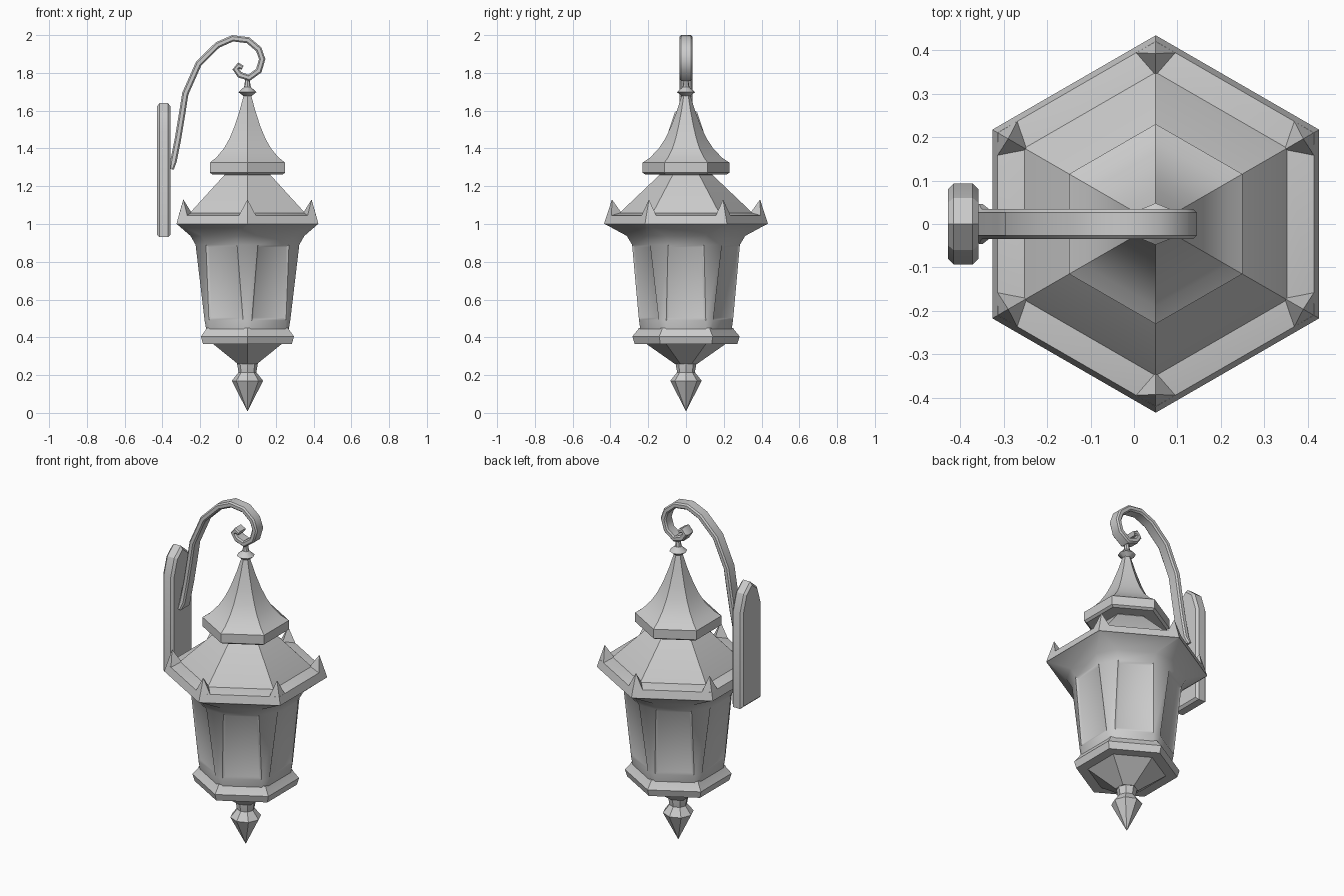
import bpy, bmesh, math
from mathutils import Vector

cube = bpy.data.objects.get("Cube")
if cube:
    bpy.data.objects.remove(cube, do_unlink=True)

AXIS_X = 0.05

metal = bpy.data.materials.new("light_grey")
metal.use_nodes = True
GREY = (0.6, 0.6, 0.6, 1)
metal.diffuse_color = GREY
metal.node_tree.nodes["Principled BSDF"].inputs["Base Color"].default_value = GREY


def finish(bm, name, angle=32):
    bmesh.ops.remove_doubles(bm, verts=bm.verts, dist=0.0005)
    bmesh.ops.recalc_face_normals(bm, faces=bm.faces)
    mesh = bpy.data.meshes.new(name)
    bm.to_mesh(mesh)
    bm.free()
    mesh.materials.append(metal)
    ob = bpy.data.objects.new(name, mesh)
    bpy.context.collection.objects.link(ob)
    bpy.ops.object.select_all(action="DESELECT")
    ob.select_set(True)
    bpy.context.view_layer.objects.active = ob
    bpy.ops.object.shade_smooth_by_angle(angle=math.radians(angle))
    return ob


def skin(bm, rings):
    """Bridge rings of points and cap both ends; return the side faces by band."""
    loops = [[bm.verts.new(p) for p in ring] for ring in rings]
    n = len(loops[0])
    bands = [[bm.faces.new((a[i], a[(i + 1) % n], b[(i + 1) % n], b[i])) for i in range(n)]
             for a, b in zip(loops, loops[1:])]
    bm.faces.new(loops[0])
    bm.faces.new(loops[-1])
    return bands


def polygon(r, z, sides=6):
    turns = [math.pi / 2 + math.tau * i / sides for i in range(sides)]
    return [Vector((AXIS_X + r * math.cos(a), r * math.sin(a), z)) for a in turns]


def clipped_hexagon(r, z, clip):
    pts = polygon(r, z)
    ring = []
    for i, p in enumerate(pts):
        ring += [p.lerp(pts[i - 1], clip), p.lerp(pts[(i + 1) % 6], clip)]
    return ring


def turned(name, profile, sides=6):
    bm = bmesh.new()
    skin(bm, [polygon(r, z, sides) for r, z in profile])
    return finish(bm, name)


# Bottom finial, base and roof tiers
turned("bottom_finial", [(0.001, 0.01), (0.083, 0.17), (0.047, 0.215), (0.055, 0.26), (0.055, 0.28)], 8)
turned("base_cone", [(0.06, 0.26), (0.21, 0.365), (0.21, 0.38)])
turned("base_ring", [(0.272, 0.365), (0.284, 0.405), (0.255, 0.44), (0.25, 0.45)])
turned("roof_rim", [(0.4, 0.99), (0.434, 1.0), (0.42, 1.045), (0.345, 1.06)])
turned("roof_skirt", [(0.355, 1.05), (0.345, 1.065), (0.14, 1.26), (0.14, 1.28)])
turned("roof_cap", [(0.215, 1.262), (0.23, 1.272), (0.23, 1.325), (0.19, 1.352), (0.144, 1.4),
                    (0.11, 1.452), (0.08, 1.515), (0.048, 1.6), (0.02, 1.69)])
turned("top_finial", [(0.015, 1.66), (0.018, 1.675), (0.048, 1.698), (0.018, 1.725), (0.01, 1.775)], 8)

# Lantern body: clipped corners as posts, recessed panels between them
bm = bmesh.new()
bands = skin(bm, [clipped_hexagon(*level) for level in
                  [(0.25, 0.43, 0.08), (0.262, 0.49, 0.1), (0.317, 0.89, 0.2),
                   (0.348, 0.937, 0.2), (0.432, 1.0, 0.01)]])
bm.normal_update()
panels = bands[1][1::2]
bmesh.ops.recalc_face_normals(bm, faces=bm.faces)
bmesh.ops.inset_individual(bm, faces=panels, thickness=0.02, depth=-0.008)
finish(bm, "lantern_body", 35)

# Pointed crests on the rim corners
bm = bmesh.new()
for i in range(6):
    a = math.pi / 2 + math.tau * i / 6
    out, side = Vector((math.cos(a), math.sin(a), 0)), Vector((-math.sin(a), math.cos(a), 0))
    at = lambda r, s, z: bm.verts.new(Vector((AXIS_X, 0, z)) + out * r + side * s)
    base = [at(0.433, 0, 1.003), at(0.394, 0.045, 1.045), at(0.342, 0, 1.06), at(0.394, -0.045, 1.045)]
    tip = at(0.392, 0, 1.13)
    for j in range(4):
        bm.faces.new((base[j], base[(j + 1) % 4], tip))
    bm.faces.new(base)
finish(bm, "rim_crests", 10)

# Wall plate with a pointed top and bevelled edges
half = [(0.093, 0.93), (0.093, 1.49), (0.06, 1.59)]
outline = half + [(0, 1.64)] + [(-y, z) for y, z in reversed(half)]
bm = bmesh.new()
skin(bm, [[Vector((x, y, z)) for y, z in outline] for x in (-0.428, -0.358)])
caps = [f for f in bm.faces if len(f.verts) > 4]
rim_edges = list({e for f in caps for e in f.edges})
bmesh.ops.bevel(bm, geom=rim_edges, offset=0.013, segments=1, affect="EDGES")
finish(bm, "wall_plate", 20)

# Scrolled bracket: chamfered bar swept along a path in the xz plane
path = [(-0.352, 1.29), (-0.342, 1.33), (-0.318, 1.45), (-0.298, 1.57), (-0.279, 1.69),
        (-0.208, 1.85), (-0.108, 1.948), (-0.028, 1.983), (0.053, 1.973), (0.11, 1.925),
        (0.128, 1.873), (0.11, 1.812), (0.058, 1.774), (0.009, 1.79), (-0.012, 1.82),
        (0.004, 1.838), (0.025, 1.828)]
pts = [Vector((x, 0, z)) for x, z in path]
rings = []
for i, p in enumerate(pts):
    tangent = (pts[min(i + 1, len(pts) - 1)] - pts[max(i - 1, 0)]).normalized()
    normal = tangent.cross(Vector((0, 1, 0)))
    w = 0.046 if i == 0 else 0.034
    t = 0.012 if i in (0, len(pts) - 1) else 0.017
    c = 0.008
    section = [(w, t - c), (w - c, t), (c - w, t), (-w, t - c),
               (-w, c - t), (c - w, -t), (w - c, -t), (w, c - t)]
    rings.append([p + Vector((0, y, 0)) + normal * n for y, n in section])
bm = bmesh.new()
skin(bm, rings)
finish(bm, "scroll_bracket", 40)
